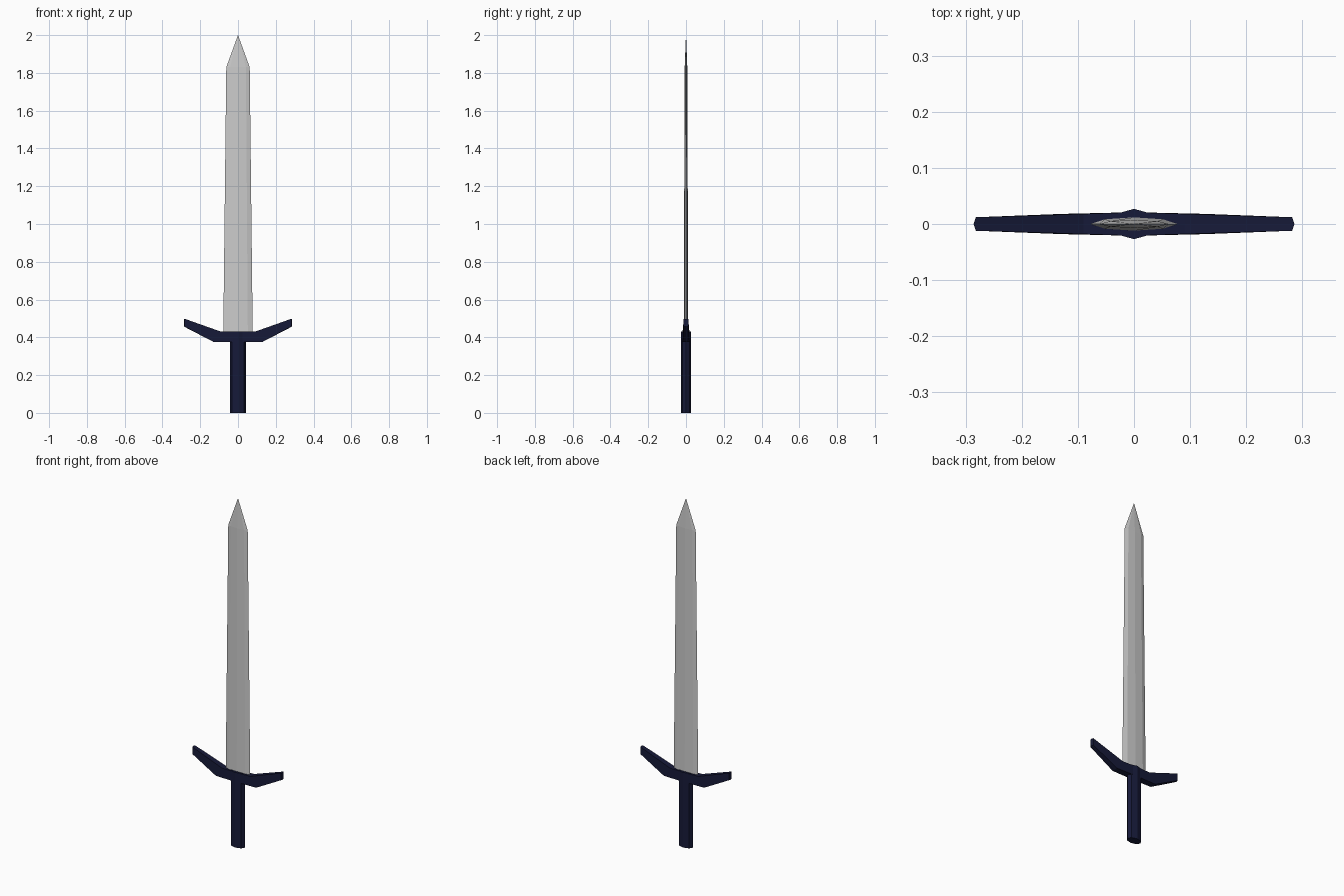
import bpy, bmesh

if "Cube" in bpy.data.objects:
    bpy.data.objects.remove(bpy.data.objects["Cube"])

navy = bpy.data.materials.new("navy")
navy.diffuse_color = (0.008, 0.01, 0.04, 1)
navy.use_nodes = True
navy.node_tree.nodes["Principled BSDF"].inputs["Base Color"].default_value = navy.diffuse_color


def loft(name, rings, material=None):
    """Skin a list of equal-length vertex rings and cap both ends."""
    bm = bmesh.new()
    loops = [[bm.verts.new(p) for p in ring] for ring in rings]
    for a, b in zip(loops, loops[1:]):
        for i in range(len(a)):
            j = (i + 1) % len(a)
            bm.faces.new((a[i], a[j], b[j], b[i]))
    bm.faces.new(loops[0][::-1])
    bm.faces.new(loops[-1])
    bmesh.ops.remove_doubles(bm, verts=bm.verts, dist=1e-5)
    bmesh.ops.recalc_face_normals(bm, faces=bm.faces)
    mesh = bpy.data.meshes.new(name)
    bm.to_mesh(mesh)
    bm.free()
    obj = bpy.data.objects.new(name, mesh)
    bpy.context.collection.objects.link(obj)
    if material:
        mesh.materials.append(material)
    return obj


def section(w, mid, m, t, z):
    """Eight-sided section: edge at w, bevel at (mid, m), centre ridge at t."""
    return [(w, 0, z), (mid, m, z), (0, t, z), (-mid, m, z),
            (-w, 0, z), (-mid, -m, z), (0, -t, z), (mid, -m, z)]


# Blade: tapering bevelled section that closes to the point
loft("blade", [section(0.078, 0.052, 0.0085, 0.012, 0.41),
               section(0.062, 0.042, 0.005, 0.007, 1.83),
               section(0.0003, 0.0002, 0.0002, 0.0003, 2.0)])

# Grip: flattened octagonal bar running up through the guard
loft("grip", [section(0.043, 0.032, 0.018, 0.027, 0.0),
              section(0.043, 0.032, 0.018, 0.027, 0.432)], navy)

# Guard: right-hand stations (x top, x bottom, z top, z bottom, half depth, end point)
stations = [(0.0, 0.0, 0.43, 0.375, 0.021, 0),
            (0.09, 0.128, 0.43, 0.375, 0.018, 0),
            (0.282, 0.282, 0.498, 0.457, 0.012, 0.004)]


def guard_ring(s, side):
    xt, xb, zt, zb, h, e = s
    return [(side * xt, -h, zt), (side * (xt + e), 0, zt), (side * xt, h, zt),
            (side * xb, h, zb), (side * (xb + e), 0, zb), (side * xb, -h, zb)]


loft("guard", [guard_ring(s, -1) for s in stations[:0:-1]]
     + [guard_ring(s, 1) for s in stations], navy)
